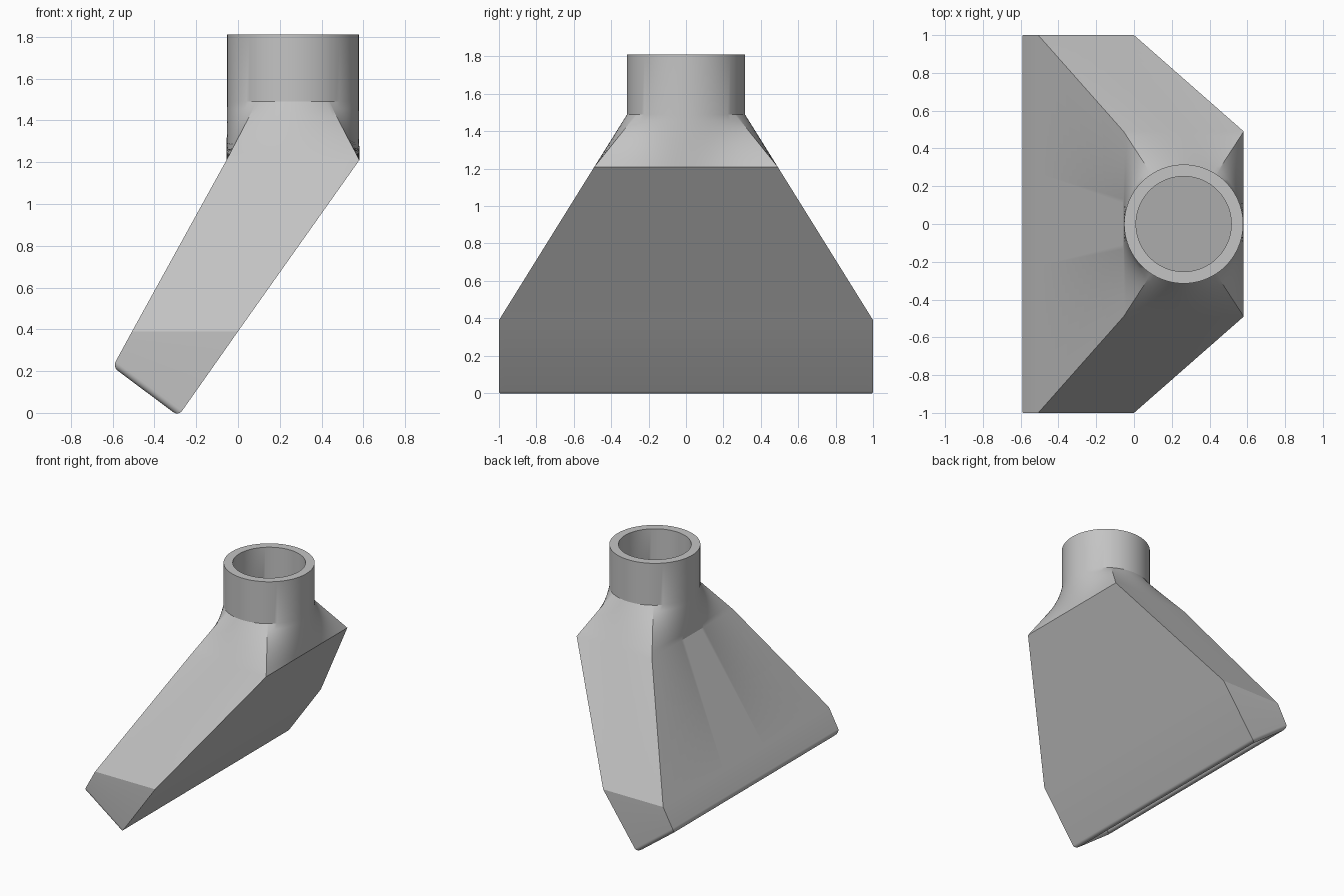
import bpy, bmesh, math
from mathutils import Vector

if "Cube" in bpy.data.objects:
    bpy.data.objects.remove(bpy.data.objects["Cube"], do_unlink=True)

grey = bpy.data.materials.new("plain grey")
grey.use_nodes = True
colour = (0.55, 0.55, 0.55, 1)
grey.diffuse_color = colour
grey.node_tree.nodes["Principled BSDF"].inputs["Base Color"].default_value = colour

# Shared layout: neck centre, shoulder half sizes, wall and lip sizes
CX, HALF_X, HALF_Y = 0.263, 0.318, 0.49
R_OUT, R_IN, WALL, LIP = 0.315, 0.252, 0.066, 0.03
SHOULDER, COLLAR, TOP, KNEE = 1.21, 1.49, 1.81, 0.39

# Directions around the duct, including the exact shoulder corners
corner = math.atan2(HALF_Y, HALF_X)
angles = [math.tau * i / 96 for i in range(96)]
angles += [corner, math.pi - corner, math.pi + corner, math.tau - corner]
angles.sort()


def rect_ring(left, right, half_y):
    """Four-sided ring between two (x, z) points, extruded in y."""
    left, right = Vector(left), Vector(right)
    ring = []
    for a in angles:
        c, s = math.cos(a), math.sin(a)
        k = min(HALF_X / max(abs(c), 1e-9), HALF_Y / max(abs(s), 1e-9))
        p = left.lerp(right, (k * c / HALF_X + 1) / 2)
        ring.append(Vector((p.x, k * s / HALF_Y * half_y, p.y)))
    return ring


def round_ring(radius, z):
    return [Vector((CX + radius * math.cos(a), radius * math.sin(a), z)) for a in angles]


def shell(inset, radius):
    """Knee, shoulder, blended neck and tube of one skin, from low to high."""
    knee = rect_ring((-0.507 + inset, KNEE), (inset * -1.1, KNEE), 1 - inset)
    shoulder = rect_ring((CX - HALF_X + inset, SHOULDER),
                         (CX + HALF_X - inset, SHOULDER), HALF_Y - inset)
    collar = round_ring(radius, COLLAR)
    neck = [[p.lerp(q, i / 8) for p, q in zip(shoulder, collar)] for i in range(1, 8)]
    return [knee, shoulder, *neck, collar, round_ring(radius, TOP)]


# Rounded lip around the slanted mouth
low_left, low_right = Vector((-0.60, 0.22)), Vector((-0.285, -0.015))
across = (low_right - low_left).normalized()
up_left = (Vector((CX - HALF_X, SHOULDER)) - low_left).normalized()
up_right = (Vector((CX + HALF_X, SHOULDER)) - low_right).normalized()
lip = []
for i in range(13):
    a = math.pi * i / 12
    inset, lift = LIP * (1 - math.cos(a)), LIP * (1 - math.sin(a))
    lip.append(rect_ring(low_left + across * inset + up_left * lift,
                         low_right - across * inset + up_right * lift, 1 - inset))

# Outer skin up, inner skin down, lip closing the loop
rings = shell(0, R_OUT) + shell(WALL, R_IN)[::-1] + lip[::-1]
bm = bmesh.new()
loops = [[bm.verts.new(p) for p in ring] for ring in rings]
n = len(angles)
for j, low in enumerate(loops):
    high = loops[(j + 1) % len(loops)]
    for i in range(n):
        k = (i + 1) % n
        bm.faces.new((low[i], low[k], high[k], high[i]))
bmesh.ops.recalc_face_normals(bm, faces=bm.faces)
mesh = bpy.data.meshes.new("nozzle_duct")
bm.to_mesh(mesh)
bm.free()
mesh.materials.append(grey)
duct = bpy.data.objects.new("nozzle_duct", mesh)
bpy.context.collection.objects.link(duct)

bpy.ops.object.select_all(action="DESELECT")
duct.select_set(True)
bpy.context.view_layer.objects.active = duct
bpy.ops.object.shade_smooth_by_angle(angle=math.radians(24))
